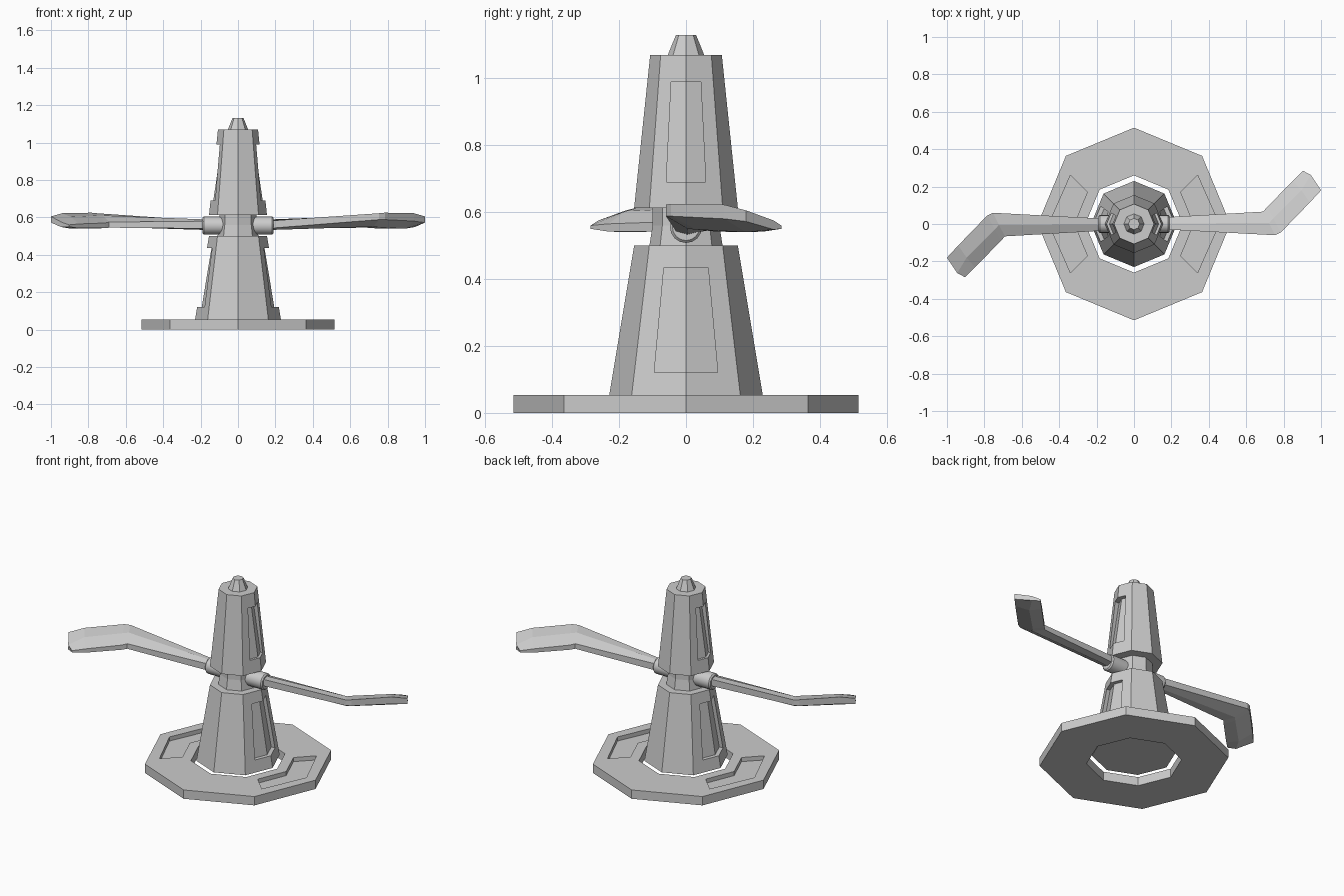
import bpy, bmesh
from math import cos, sin, tan, pi

if "Cube" in bpy.data.objects:
    bpy.data.objects.remove(bpy.data.objects["Cube"])


def loft(name, sections):
    """Skin equal-length point rings and cap both ends."""
    bm = bmesh.new()
    rings = [[bm.verts.new(p) for p in s] for s in sections]
    n = len(rings[0])
    for a, b in zip(rings, rings[1:]):
        for i in range(n):
            j = (i + 1) % n
            bm.faces.new((a[i], a[j], b[j], b[i]))
    bm.faces.new(rings[0])
    bm.faces.new(rings[-1])
    bmesh.ops.recalc_face_normals(bm, faces=bm.faces)
    mesh = bpy.data.meshes.new(name)
    bm.to_mesh(mesh)
    bm.free()
    ob = bpy.data.objects.new(name, mesh)
    bpy.context.collection.objects.link(ob)
    return ob


def octagon(r, z):
    return [(r * cos(i * pi / 4), r * sin(i * pi / 4), z) for i in range(8)]


def cut(ob, cutter):
    """Subtract the cutter and discard it."""
    mod = ob.modifiers.new("cut", 'BOOLEAN')
    mod.operation = 'DIFFERENCE'
    mod.solver = 'EXACT'
    mod.object = cutter
    bpy.context.view_layer.objects.active = ob
    bpy.ops.object.modifier_apply(modifier=mod.name)
    bpy.data.objects.remove(cutter, do_unlink=True)


def panel_ring(side, z, floor, half):
    """Cutter cross-section whose floor follows the corner of the tower."""
    back = floor - half * tan(pi / 8)
    pts = [(0.4, -half), (0.4, half), (back, half), (floor, 0), (back, -half)]
    return [(side * x, y, z) for x, y in pts]


def recess(ob, *levels):
    for side in (1, -1):
        cut(ob, loft("panel_cutter", [panel_ring(side, *lv) for lv in levels]))


# Octagonal base ring with sunken panels on two sides
base = loft("base_ring", [octagon(0.515, 0), octagon(0.515, 0.053)])
cut(base, loft("hole_cutter", [octagon(0.26, -0.1), octagon(0.26, 0.2)]))
outline = [(0.34, 0.26), (0.25, 0.17), (0.32, 0), (0.25, -0.17), (0.34, -0.26), (0.455, 0)]
for side in (1, -1):
    cut(base, loft("pocket_cutter",
                   [[(side * x, y, z) for x, y in outline] for z in (0.028, 0.1)]))

# Lower and upper tower bodies with recessed panels
lower = loft("lower_tower", [octagon(0.23, 0.05), octagon(0.155, 0.5)])
recess(lower, (0.12, 0.194, 0.095), (0.435, 0.142, 0.066))
upper = loft("upper_tower", [octagon(0.155, 0.612), octagon(0.107, 1.07)])
recess(upper, (0.69, 0.132, 0.059), (0.99, 0.088, 0.044))

# Neck between the bodies and the small cap on top
loft("neck", [octagon(0.11, 0.495), octagon(0.1, 0.56), octagon(0.1, 0.617)])
loft("top_cap", [octagon(0.055, 1.068), octagon(0.03, 1.13)])

# Blade sections: outer edge, middle and inner edge as (x, y, top z, bottom z)
BLADE = [
    [(0.15, -0.028, 0.58, 0.54), (0.15, 0.003, 0.588, 0.532), (0.15, 0.035, 0.58, 0.54)],
    [(0.755, -0.06, 0.622, 0.588), (0.722, 0.005, 0.61, 0.55), (0.69, 0.066, 0.575, 0.545)],
    [(0.785, -0.045, 0.625, 0.588), (0.745, 0.03, 0.61, 0.548), (0.71, 0.088, 0.57, 0.542)],
    [(0.94, 0.115, 0.622, 0.58), (0.895, 0.18, 0.603, 0.54), (0.85, 0.232, 0.565, 0.542)],
    [(1.0, 0.18, 0.605, 0.572), (0.945, 0.262, 0.575, 0.548), (0.903, 0.285, 0.56, 0.55)],
]

# Two hubs and two swept blades, each pair half a turn apart
for side, label in ((1, "right"), (-1, "left")):
    hub = []
    for x, r in ((0.06, 0.048), (0.183, 0.048), (0.19, 0.041)):
        hub.append([(side * x, r * cos(i * pi / 8), 0.556 + r * sin(i * pi / 8))
                    for i in range(16)])
    hub_ob = loft(label + "_hub", hub)
    rings = []
    for sec in BLADE:
        top = [(side * x, side * y, t) for x, y, t, b in sec]
        bottom = [(side * x, side * y, b) for x, y, t, b in reversed(sec)]
        rings.append(top + bottom)
    loft(label + "_blade", rings)
    bpy.ops.object.select_all(action='DESELECT')
    hub_ob.select_set(True)
    bpy.context.view_layer.objects.active = hub_ob
    bpy.ops.object.shade_smooth_by_angle()
